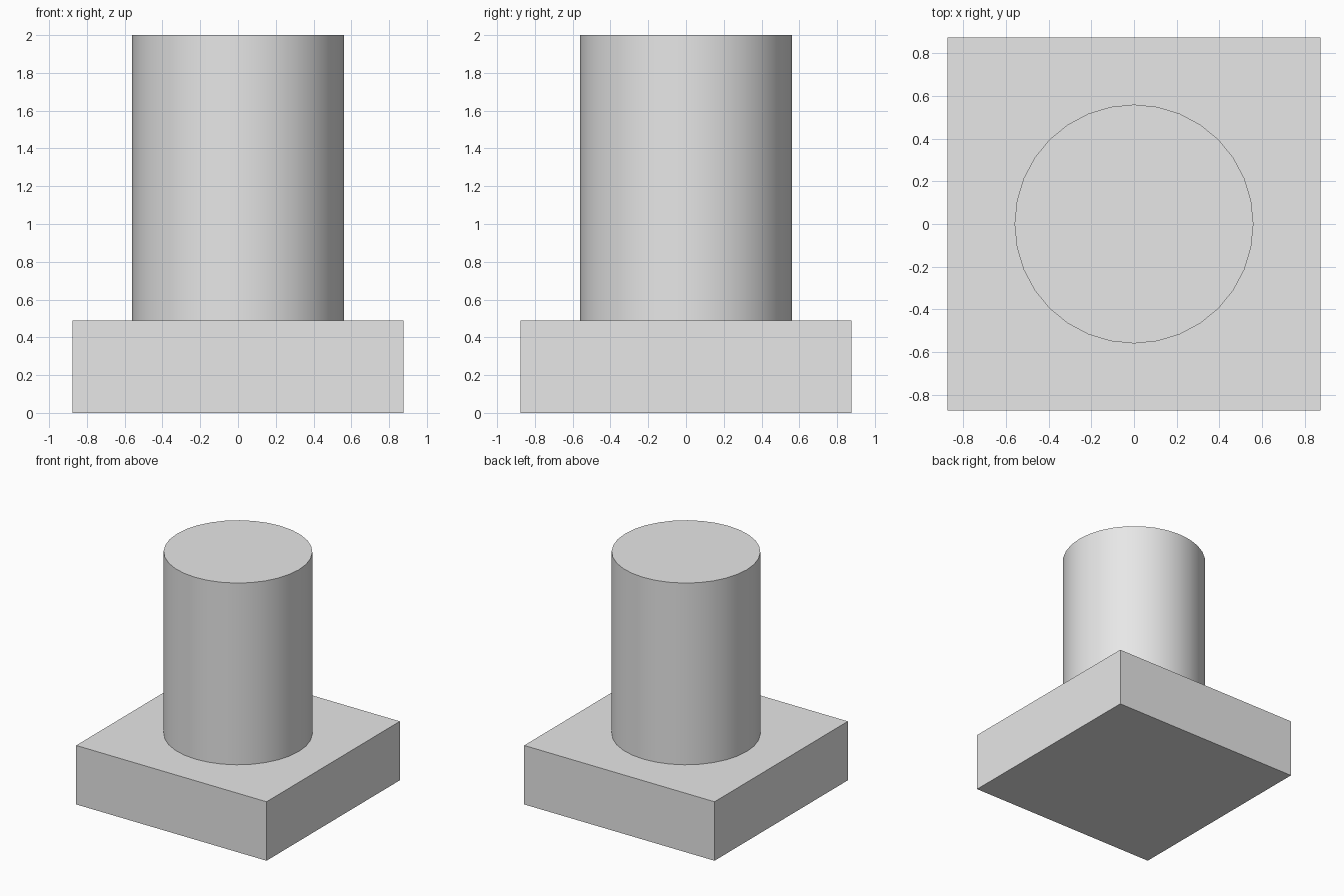
import bpy
from math import radians

cube = bpy.data.objects.get("Cube")
if cube:
    bpy.data.objects.remove(cube, do_unlink=True)

BASE_WIDTH, BASE_HEIGHT = 1.75, 0.49
COLUMN_RADIUS, TOTAL_HEIGHT = 0.56, 2.0

# Single plain grey material
grey = bpy.data.materials.new("light_grey")
grey.use_nodes = True
colour = (0.8, 0.8, 0.8, 1)
grey.diffuse_color = colour
grey.node_tree.nodes["Principled BSDF"].inputs["Base Color"].default_value = colour


def finish(name):
    obj = bpy.context.object
    obj.name = obj.data.name = name
    obj.data.materials.append(grey)
    return obj


# Square base slab
bpy.ops.mesh.primitive_cube_add(size=1, location=(0, 0, BASE_HEIGHT / 2))
base = finish("square_base")
base.scale = (BASE_WIDTH, BASE_WIDTH, BASE_HEIGHT)
bpy.ops.object.transform_apply(location=False, rotation=False, scale=True)

# Round column standing on the slab
bpy.ops.mesh.primitive_cylinder_add(
    vertices=32, radius=COLUMN_RADIUS, depth=TOTAL_HEIGHT - BASE_HEIGHT,
    location=(0, 0, (TOTAL_HEIGHT + BASE_HEIGHT) / 2))
finish("round_column")
bpy.ops.object.shade_smooth_by_angle(angle=radians(30))
